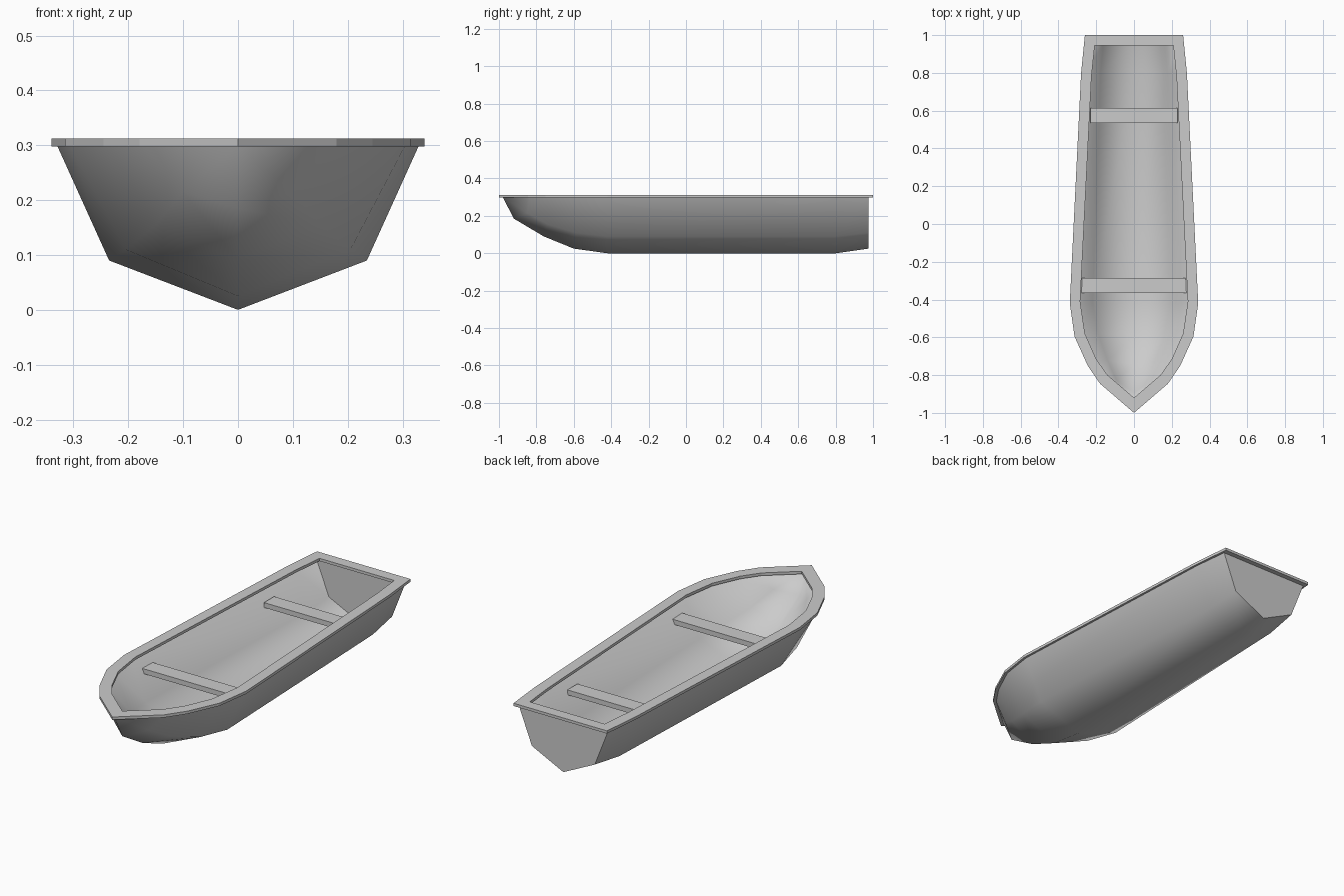
import bpy, bmesh, math
from mathutils import Vector

cube = bpy.data.objects.get("Cube")
if cube:
    bpy.data.objects.remove(cube)

grey = bpy.data.materials.new("plain grey")
grey.use_nodes = True
COLOUR = (0.6, 0.6, 0.6, 1)
grey.diffuse_color = COLOUR
grey.node_tree.nodes["Principled BSDF"].inputs["Base Color"].default_value = COLOUR


def finish(bm, name, angle=None):
    bmesh.ops.recalc_face_normals(bm, faces=bm.faces[:])
    mesh = bpy.data.meshes.new(name)
    bm.to_mesh(mesh)
    bm.free()
    mesh.materials.append(grey)
    obj = bpy.data.objects.new(name, mesh)
    bpy.context.collection.objects.link(obj)
    if angle:
        bpy.ops.object.select_all(action="DESELECT")
        obj.select_set(True)
        bpy.context.view_layer.objects.active = obj
        bpy.ops.object.shade_smooth_by_angle(angle=math.radians(angle))
    return obj


# Hull sections from stern to bow: gunwale, chine and keel points
TOP = 0.3
sections = [
    ((0.25, 0.975, TOP), (0.175, 0.975, 0.11), (0, 0.975, 0.025)),
    ((0.27, 0.8, TOP), (0.19, 0.8, 0.09), (0, 0.8, 0)),
    ((0.33, -0.42, TOP), (0.235, -0.42, 0.09), (0, -0.42, 0)),
    ((0.305, -0.59, TOP), (0.205, -0.59, 0.11), (0, -0.6, 0.025)),
    ((0.235, -0.74, TOP), (0.15, -0.74, 0.155), (0, -0.76, 0.09)),
    ((0.17, -0.835, TOP), (0.1, -0.85, 0.215), (0, -0.92, 0.185)),
]
STEM = (0, -0.98, TOP)


def hull_shell(bm, move):
    """Skin the sections, each point passed through move; return the rim loop."""
    rings = []
    for gunwale, chine, keel in sections:
        half = [move(Vector(p)) for p in (gunwale, chine, keel)]
        other = [Vector((-p.x, p.y, p.z)) for p in half[1::-1]]
        rings.append([bm.verts.new(p) for p in half + other])
    for a, b in zip(rings, rings[1:]):
        for i in range(4):
            bm.faces.new((a[i], a[i + 1], b[i + 1], b[i]))
    stem = bm.verts.new(move(Vector(STEM)))
    for i in range(4):
        bm.faces.new((rings[-1][i], rings[-1][i + 1], stem))
    bm.faces.new(rings[0])
    return [r[0] for r in rings] + [stem] + [r[-1] for r in reversed(rings)]


def inset(p):
    """Shrink a hull point to the inner skin."""
    x = p.x * 0.93
    y = p.y - 0.02 if p.y > 0.9 else p.y + 0.03 * max(0, -p.y - 0.4) / 0.58
    z = p.z if p.z >= TOP else p.z + (0.022 if p.x == 0 else 0.016)
    return Vector((x, y, z))


bm = bmesh.new()
outer = hull_shell(bm, lambda p: p)
inner = hull_shell(bm, inset)
for i in range(len(outer)):
    j = (i + 1) % len(outer)
    bm.faces.new((outer[i], outer[j], inner[j], inner[i]))
finish(bm, "hull", 75)

# Flat rim overhanging the hull on both sides
rim_outer = [(0.26, 1), (0.28, 0.8), (0.34, -0.42), (0.315, -0.595),
             (0.245, -0.75), (0.18, -0.845), (0, -1)]
rim_inner = [(0.208, 0.945), (0.225, 0.78), (0.285, -0.41), (0.26, -0.58),
             (0.2, -0.715), (0.14, -0.8), (0, -0.92)]


def mirrored(path):
    return path + [(-x, y) for x, y in path[-2::-1]]


bm = bmesh.new()
loops = [[bm.verts.new((x, y, z)) for x, y in mirrored(path)]
         for path, z in ((rim_outer, 0.298), (rim_outer, 0.312),
                         (rim_inner, 0.312), (rim_inner, 0.298))]
for a, b in zip(loops, loops[1:] + loops[:1]):
    for i in range(len(a)):
        j = (i + 1) % len(a)
        bm.faces.new((a[i], a[j], b[j], b[i]))
finish(bm, "rim")

# Plank seats across the hull
for name, half, y in (("rear_seat", 0.23, 0.575), ("front_seat", 0.277, -0.325)):
    bm = bmesh.new()
    bmesh.ops.create_cube(bm, size=1)
    bmesh.ops.scale(bm, vec=(half * 2, 0.08, 0.025), verts=bm.verts[:])
    bmesh.ops.translate(bm, vec=(0, y, 0.2275), verts=bm.verts[:])
    finish(bm, name)
